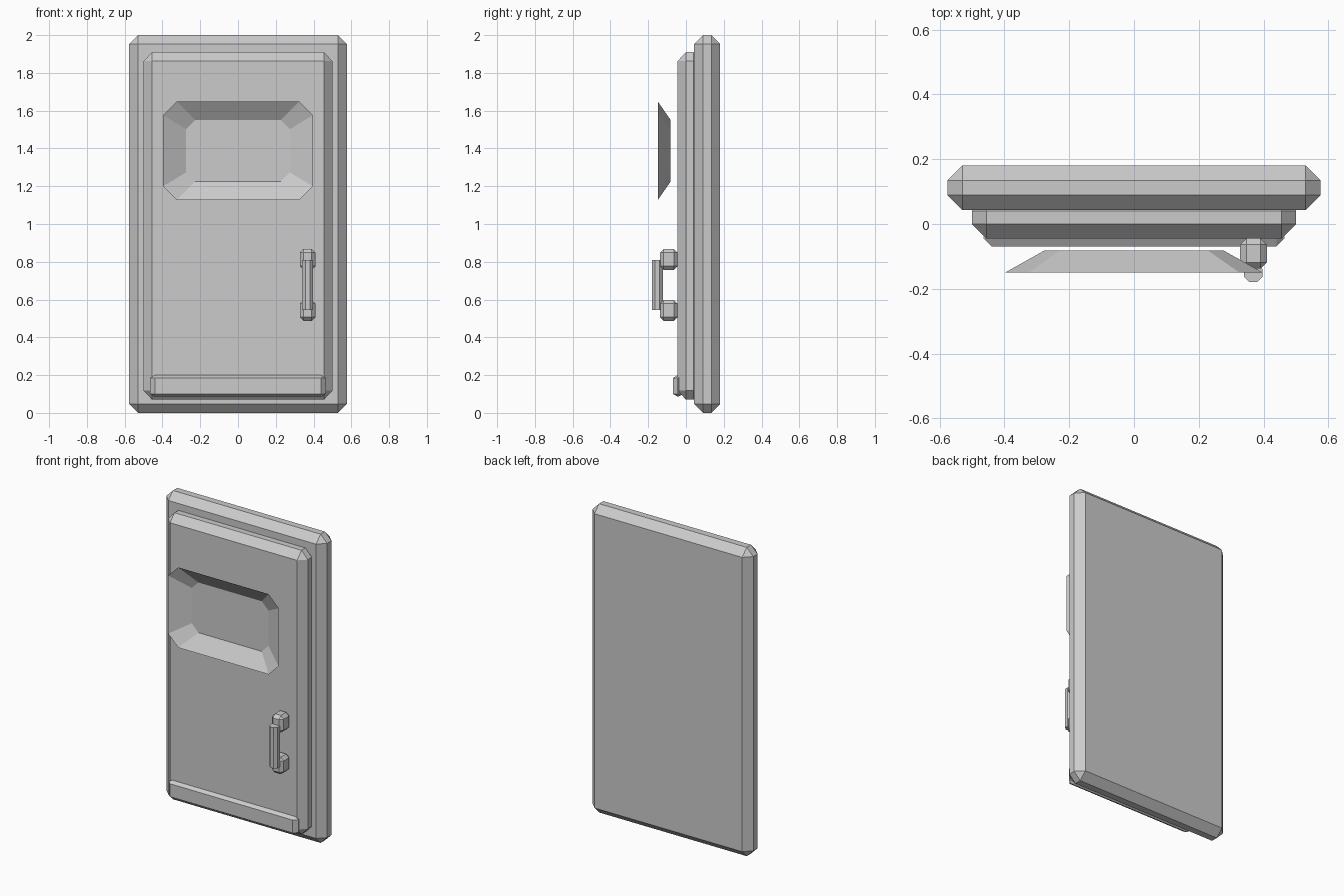
import bpy, bmesh, math

if "Cube" in bpy.data.objects:
    bpy.data.objects.remove(bpy.data.objects["Cube"])

# Single painted-metal grey
grey = bpy.data.materials.new("grey_metal")
grey.diffuse_color = (0.6, 0.6, 0.6, 1)
grey.use_nodes = True
grey.node_tree.nodes["Principled BSDF"].inputs["Base Color"].default_value = grey.diffuse_color


def finish(name, bm):
    mesh = bpy.data.meshes.new(name)
    bm.to_mesh(mesh)
    bm.free()
    mesh.materials.append(grey)
    obj = bpy.data.objects.new(name, mesh)
    bpy.context.collection.objects.link(obj)
    return obj


def chamfered_box(name, lo, hi, cut):
    """Box from lo to hi with every edge cut flat; cut is the chamfer per axis."""
    bm = bmesh.new()
    mid = [(a + b) / 2 for a, b in zip(lo, hi)]
    half = [(b - a) / 2 for a, b in zip(lo, hi)]
    for axis in range(3):
        for sx in (-1, 1):
            for sy in (-1, 1):
                for sz in (-1, 1):
                    bm.verts.new([mid[i] + s * (half[i] - (0 if i == axis else cut[i]))
                                  for i, s in enumerate((sx, sy, sz))])
    bmesh.ops.convex_hull(bm, input=bm.verts)
    bmesh.ops.dissolve_limit(bm, angle_limit=math.radians(1), verts=bm.verts, edges=bm.edges)
    bmesh.ops.recalc_face_normals(bm, faces=bm.faces)
    return finish(name, bm)


def octagon(bm, hx, z0, z1, c, y):
    pts = [(-hx + c, z0), (hx - c, z0), (hx, z0 + c), (hx, z1 - c),
           (hx - c, z1), (-hx + c, z1), (-hx, z1 - c), (-hx, z0 + c)]
    return [bm.verts.new((x, y, z)) for x, z in pts]


# Outer frame slab and door panel
chamfered_box("frame", (-0.576, 0.043, 0), (0.576, 0.181, 2), (0.047,) * 3)
chamfered_box("door_panel", (-0.5, -0.045, 0.07), (0.5, 0.085, 1.91), (0.045, 0.045, 0.048))

# Kick plate along the bottom
chamfered_box("kick_plate", (-0.465, -0.069, 0.086), (0.465, -0.015, 0.2), (0.025, 0.025, 0.015))

# Window: open-backed tray with sloping sides and a flat floor
bm = bmesh.new()
rim = octagon(bm, 0.396, 1.128, 1.648, 0.072, -0.149)
floor = octagon(bm, 0.275, 1.225, 1.55, 0.048, -0.081)
bm.faces.new(floor)
for i in range(8):
    j = (i + 1) % 8
    bm.faces.new((rim[i], rim[j], floor[j], floor[i]))
finish("window_recess", bm)

# Handle: two mounts and an eight-sided grip
for label, z in (("lower", 0.487), ("upper", 0.757)):
    chamfered_box(label + "_handle_mount", (0.327, -0.138, z), (0.41, -0.044, z + 0.111), (0.02,) * 3)
bpy.ops.mesh.primitive_cylinder_add(vertices=8, radius=0.031, depth=0.265,
                                    location=(0.368, -0.151, 0.677),
                                    rotation=(0, 0, math.pi / 8))
grip = bpy.context.object
grip.name = "handle_grip"
grip.data.materials.append(grey)
